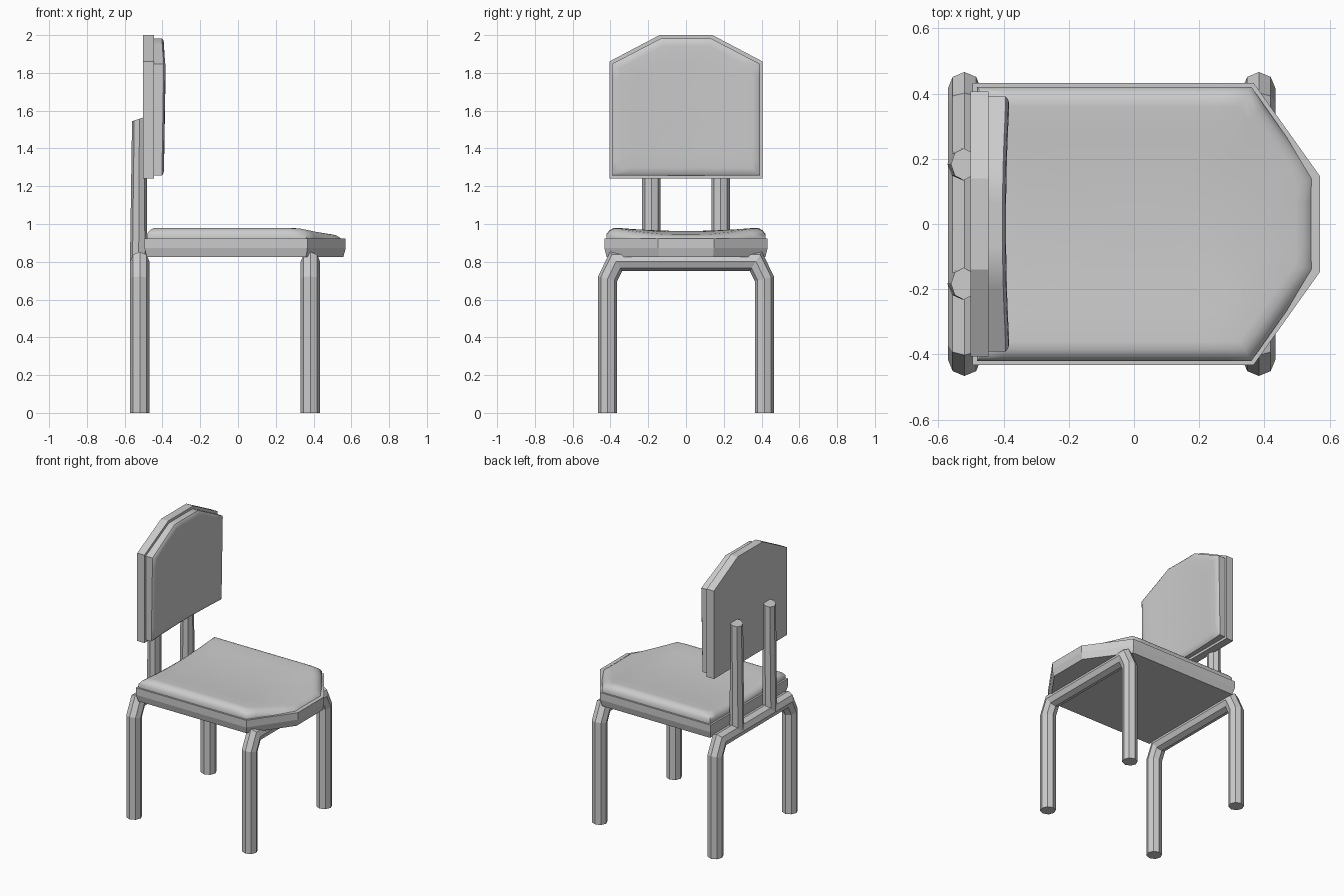
import bpy, bmesh, math
from mathutils import Vector

if "Cube" in bpy.data.objects:
    bpy.data.objects.remove(bpy.data.objects["Cube"])


def make(name, rings, caps=True, smooth=None):
    """Skin a list of equally sized vertex rings into a closed object."""
    bm = bmesh.new()
    rows = [[bm.verts.new(p) for p in r] for r in rings]
    n = len(rows[0])
    for a, b in zip(rows, rows[1:]):
        for i in range(n):
            j = (i + 1) % n
            bm.faces.new((a[i], a[j], b[j], b[i]))
    bm.faces.new(rows[0])
    if caps:
        bm.faces.new(rows[-1])
    else:  # close the top with a fan to a centre point
        c = sum((v.co for v in rows[-1]), Vector()) / n
        cv = bm.verts.new(c)
        for i in range(n):
            bm.faces.new((rows[-1][i], rows[-1][(i + 1) % n], cv))
    bmesh.ops.recalc_face_normals(bm, faces=bm.faces)
    me = bpy.data.meshes.new(name)
    bm.to_mesh(me)
    bm.free()
    ob = bpy.data.objects.new(name, me)
    bpy.context.collection.objects.link(ob)
    if smooth:
        bpy.ops.object.select_all(action='DESELECT')
        ob.select_set(True)
        bpy.context.view_layer.objects.active = ob
        bpy.ops.object.shade_smooth_by_angle(angle=math.radians(smooth))
    return ob


def leg_frame(name, x, r=0.051):
    """Octagonal tube bent into an upside-down U in the YZ plane."""
    half = [(0.415, 0), (0.415, 0.71), (0.37, 0.802)]
    path = [Vector(p) for p in half + [(-y, z) for y, z in reversed(half)]]
    rings = []
    for i, p in enumerate(path):
        d0 = (p - path[max(i - 1, 0)]).normalized()
        d1 = (path[min(i + 1, len(path) - 1)] - p).normalized()
        d = (d0 + d1).normalized()
        k = r / max(d.dot(d1 if d1.length else d0), 0.5)
        nrm = Vector((-d.y, d.x)) * k
        ring = []
        for s in range(8):
            a = s * math.pi / 4
            q = p + nrm * math.cos(a)
            ring.append((x + r * math.sin(a), q.x, q.y))
        rings.append(ring)
    make(name, rings)


def mirrored(half):
    return half + [(u, -v) for u, v in reversed(half)]


def subdivide(pts, step=0.07):
    out = []
    for a, b in zip(pts, pts[1:] + pts[:1]):
        a, b = Vector(a), Vector(b)
        n = max(1, round((b - a).length / step))
        out += [a.lerp(b, i / n) for i in range(n)]
    return out


def shrink(pts, d):
    """Inset an outline by about d, towards its middle."""
    us, vs = [p[0] for p in pts], [p[1] for p in pts]
    c, hu, hv = (max(us) + min(us)) / 2, (max(us) - min(us)) / 2, max(vs)
    return [(c + (u - c) * (1 - d / hu), v * (1 - d / hv)) for u, v in pts]


def cushion(name, outline, base, top, profile, place):
    pts = subdivide(outline)
    rings = [[place(u, v, base) for u, v in pts]]
    for inset, drop in profile:
        rings.append([place(u, v, top(u, v) - drop) for u, v in shrink(pts, inset)])
    make(name, rings, caps=False, smooth=50)


# Leg frames
leg_frame("rear_leg_frame", -0.52)
leg_frame("front_leg_frame", 0.383)

# Back posts with slanted tops
for side, y in (("left", -0.183), ("right", 0.183)):
    rings = []
    for x, z, tilt, rx in ((-0.526, 0.80, 0, 0.046), (-0.522, 1.557, 0.32, 0.039)):
        ring = []
        for s in range(8):
            a = s * math.pi / 4
            dx = rx * math.cos(a)
            ring.append((x + dx, y + 0.049 * math.sin(a), z + tilt * dx))
        rings.append(ring)
    make(side + "_back_post", rings)

# Seat board, slightly tapered underneath
seat = mirrored([(-0.495, 0.432), (0.367, 0.432), (0.57, 0.147)])
make("seat_board", [[(x, y, z) for x, y in shrink(seat, d)]
                    for z, d in ((0.825, 0.012), (0.872, 0), (0.922, 0))])

# Seat cushion, dished across and sloping at the front
cushion("seat_cushion",
        mirrored([(-0.482, 0.42), (0.36, 0.42), (0.555, 0.143)]), 0.92,
        lambda u, v: 0.963 + 0.018 * min(1, abs(v) / 0.38) ** 2
        - 0.025 * max(0, (u - 0.3) / 0.25),
        [(0, 0.033), (0.015, 0.014), (0.035, 0.003), (0.06, 0),
         (0.15, 0), (0.25, 0), (0.34, 0)],
        lambda u, v, w: (u, v, w))

# Back board
back = mirrored([(1.24, 0.406), (1.86, 0.406), (2.0, 0.14)])
make("back_board", [[(x, y, z) for z, y in back] for x in (-0.502, -0.446)])

# Back cushion, dished across
cushion("back_cushion",
        mirrored([(1.257, 0.391), (1.848, 0.391), (1.982, 0.133)]), -0.447,
        lambda u, v: -0.398 + 0.013 * min(1, abs(v) / 0.37) ** 2
        + 0.006 * (u - 1.62) / 0.36,
        [(0, 0.012), (0.012, 0.003), (0.04, 0),
         (0.12, 0), (0.22, 0), (0.31, 0)],
        lambda u, v, w: (w, v, u))
